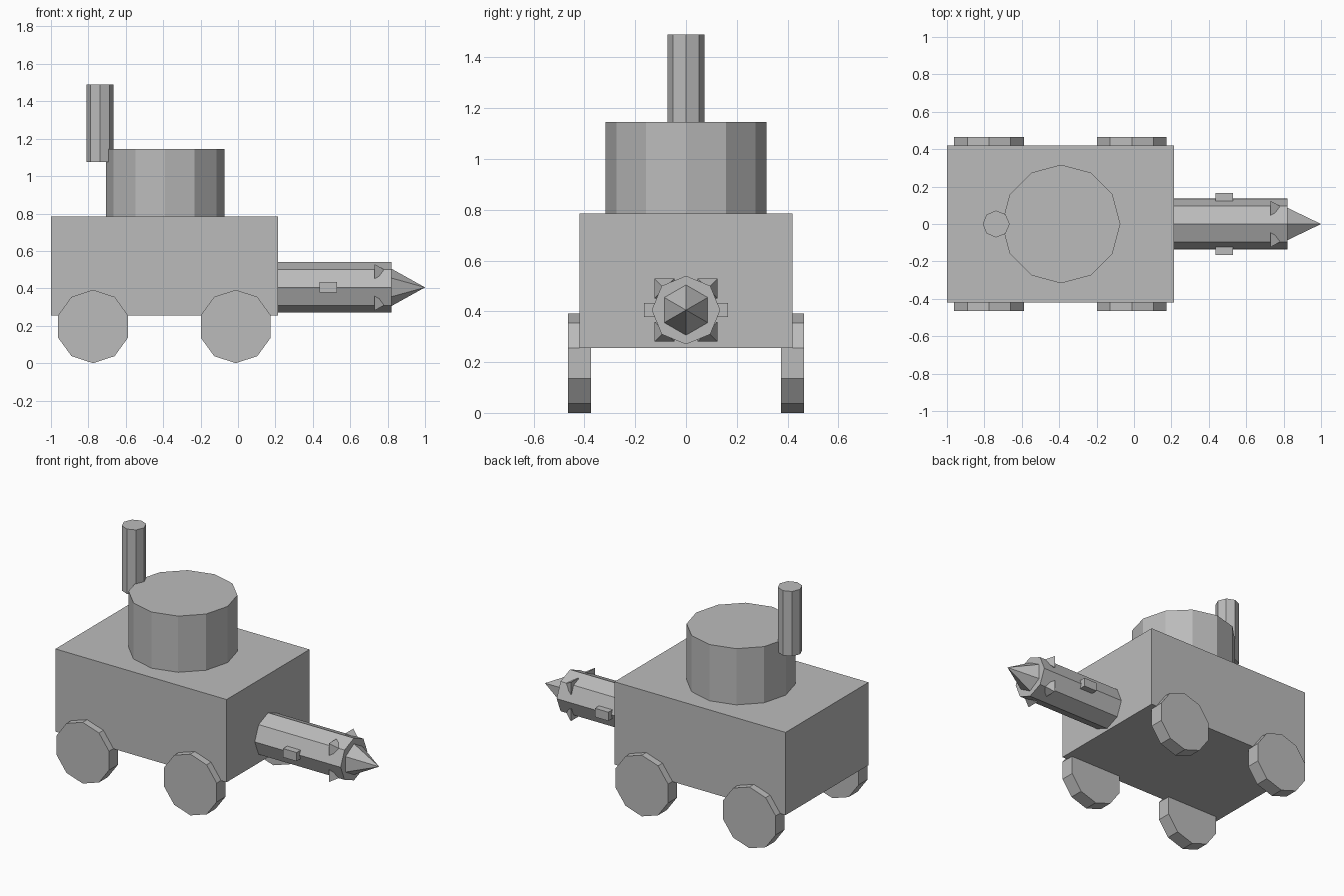
import bpy
from math import radians, pi
from mathutils import Matrix

cube = bpy.data.objects.get("Cube")
if cube:
    bpy.data.objects.remove(cube)

# Single plain material
grey = bpy.data.materials.new("plain grey")
grey.use_nodes = True
colour = (0.5, 0.5, 0.5, 1)
grey.diffuse_color = colour
grey.node_tree.nodes["Principled BSDF"].inputs["Base Color"].default_value = colour


def finish(name):
    obj = bpy.context.object
    obj.name = name
    obj.data.materials.append(grey)
    return obj


def box(name, low, high):
    centre = [(a + b) / 2 for a, b in zip(low, high)]
    bpy.ops.mesh.primitive_cube_add(size=1, location=centre)
    obj = finish(name)
    obj.data.transform(Matrix.Diagonal([b - a for a, b in zip(low, high)] + [1]))
    return obj


def prism(name, sides, radius, start, length, axis="z", tip=None, spin=0):
    """Cylinder or cone running from start along the chosen axis."""
    bpy.ops.mesh.primitive_cone_add(vertices=sides, radius1=radius,
                                    radius2=radius if tip is None else tip,
                                    depth=length, location=start)
    obj = finish(name)
    turn = {"z": Matrix(), "x": Matrix.Rotation(pi / 2, 4, "Y"),
            "y": Matrix.Rotation(-pi / 2, 4, "X")}[axis]
    obj.data.transform(turn @ Matrix.Rotation(spin, 4, "Z")
                       @ Matrix.Translation((0, 0, length / 2)))
    return obj


# Hull, turret and chimney
box("body", (-1, -0.42, 0.255), (0.213, 0.42, 0.785))
prism("turret", 12, 0.317, (-0.39, 0, 0.78), 0.365)
prism("chimney", 8, 0.072, (-0.737, 0, 1.075), 0.415)

# Nose barrel with pointed tip
axis_z = 0.405
prism("barrel", 8, 0.135, (0.2, 0, axis_z), 0.622, "x")
prism("nose_cone", 6, 0.1, (0.82, 0, axis_z), 0.18, "x", tip=0, spin=radians(30))

# Parts mirrored left and right
for side, s in (("left", 1), ("right", -1)):
    ys = sorted((s * 0.1, s * 0.165))
    box(side + "_barrel_lug", (0.435, ys[0], 0.377), (0.53, ys[1], 0.433))
    for level, v in (("upper", 1), ("lower", -1)):
        prism(f"{side}_{level}_spike", 4, 0.055,
              (0.73, s * 0.085, axis_z + v * 0.085), 0.07, "x", tip=0,
              spin=radians(45))
    for end, x in (("rear", -0.775), ("nose", -0.012)):
        prism(f"{side}_{end}_wheel", 10, 0.196,
              (x, 0.375 if s > 0 else -0.465, 0.196), 0.09, "y")
